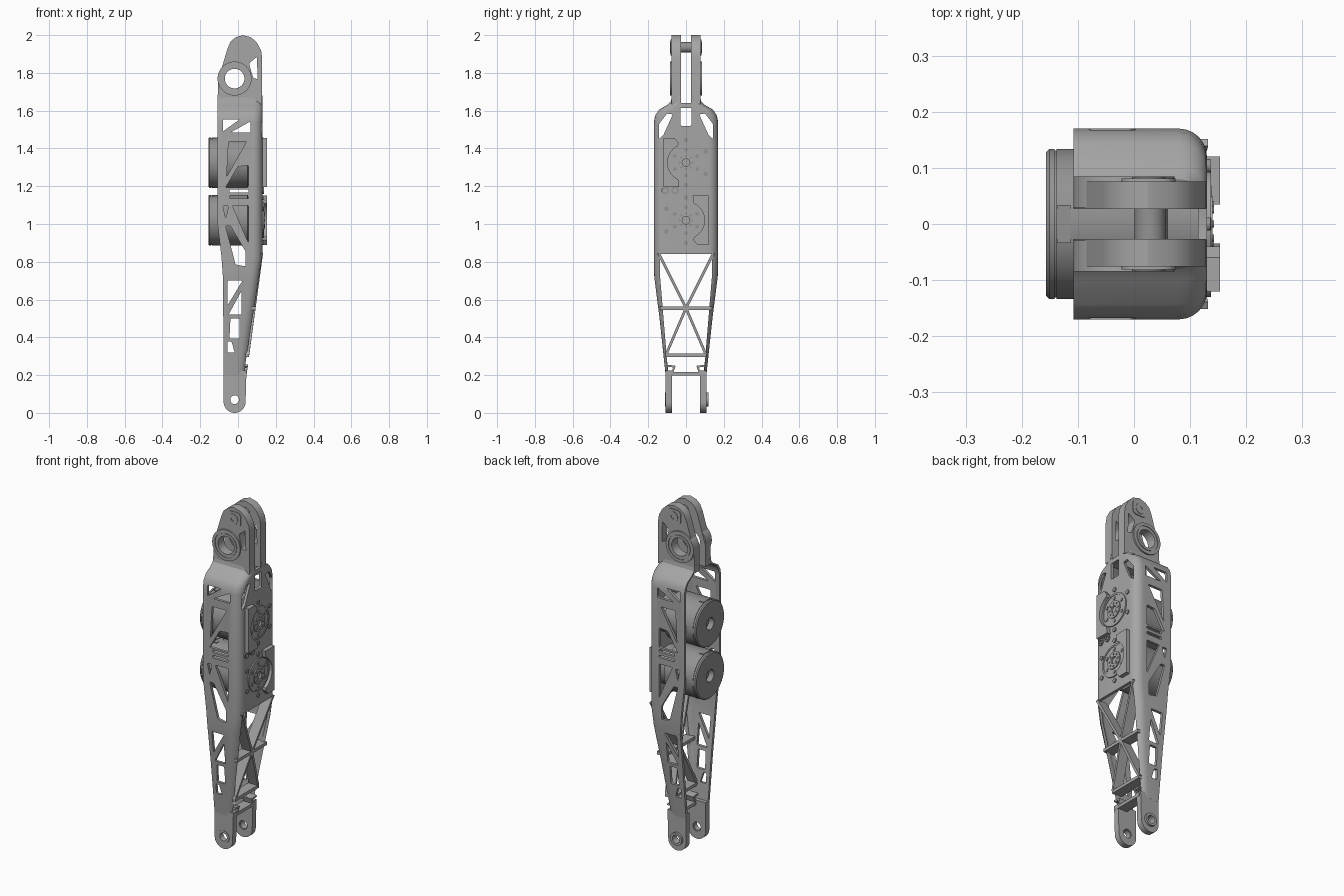
import bpy, bmesh, math
from mathutils import Vector, Matrix

default = bpy.data.objects.get("Cube")
if default:
    bpy.data.objects.remove(default, do_unlink=True)

parts = []


def material(name, value):
    mat = bpy.data.materials.new(name)
    colour = (value, value, value, 1)
    mat.use_nodes = True
    mat.diffuse_color = colour
    mat.node_tree.nodes["Principled BSDF"].inputs["Base Color"].default_value = colour
    return mat


alloy = material("light grey alloy", 0.38)
steel = material("mid grey motor", 0.29)


def finish(bm, name, mat=None):
    """Turn a bmesh into an object; without a material it is a cutter."""
    bmesh.ops.recalc_face_normals(bm, faces=bm.faces)
    mesh = bpy.data.meshes.new(name)
    bm.to_mesh(mesh)
    bm.free()
    obj = bpy.data.objects.new(name, mesh)
    bpy.context.scene.collection.objects.link(obj)
    if mat:
        mesh.materials.append(mat)
        parts.append(obj)
    else:
        obj.hide_render = True
    return obj


def cut(obj, cutter, mat):
    """Subtract a cutter, keep the result and discard the cutter."""
    mod = obj.modifiers.new("cut", 'BOOLEAN')
    mod.operation, mod.solver, mod.object = 'DIFFERENCE', 'EXACT', cutter
    deps = bpy.context.evaluated_depsgraph_get()
    deps.update()
    mesh = bpy.data.meshes.new_from_object(obj.evaluated_get(deps))
    obj.modifiers.clear()
    obj.data = mesh
    mesh.materials.clear()
    mesh.materials.append(mat)
    for poly in mesh.polygons:
        poly.material_index = 0
    bpy.data.objects.remove(cutter, do_unlink=True)


def add_prism(bm, outline, axis, start, end, rounding=0):
    """Extrude an outline along x (given as y, z) or along y (given as x, z)."""
    def place(p, t):
        return (t, p[0], p[1]) if axis == 'x' else (p[0], t, p[1])
    low = [bm.verts.new(place(p, start)) for p in outline]
    high = [bm.verts.new(place(p, end)) for p in outline]
    bm.faces.new(low)
    bm.faces.new(high[::-1])
    n = len(outline)
    for i in range(n):
        j = (i + 1) % n
        bm.faces.new((low[i], low[j], high[j], high[i]))
    if rounding:
        edges = [bm.edges.get(pair) for pair in zip(low, high)]
        bmesh.ops.bevel(bm, geom=edges, offset=rounding, offset_type='OFFSET', segments=3,
                        profile=0.5, affect='EDGES', clamp_overlap=True)


def add_lathe(bm, profile, axis, centre, steps=48):
    """Revolve (radius, height) points around an axis along x or y."""
    turn = Matrix.Rotation(math.pi / 2, 4, 'Y') if axis == 'x' else Matrix.Rotation(-math.pi / 2, 4, 'X')
    rings = []
    for i in range(steps):
        a = math.tau * i / steps
        rings.append([bm.verts.new(turn @ Vector((r * math.cos(a), r * math.sin(a), h)) + Vector(centre))
                      for r, h in profile])
    n = len(profile)
    spans = n if profile[0][0] > 0 else n - 1
    for i in range(steps):
        here, there = rings[i], rings[(i + 1) % steps]
        for k in range(spans):
            m = (k + 1) % n
            bm.faces.new((here[k], here[m], there[m], there[k]))
    bmesh.ops.remove_doubles(bm, verts=[v for ring in rings for v in ring], dist=1e-5)


def add_disc(bm, radius, start, end, axis, centre, steps=16):
    add_lathe(bm, [(0, start), (radius, start), (radius, end), (0, end)], axis, centre, steps)


def arc(u, v, radius, first, last, steps):
    angles = [math.radians(first + (last - first) * i / steps) for i in range(steps + 1)]
    return [(u + radius * math.cos(a), v + radius * math.sin(a)) for a in angles]


def mirror(outline):
    return [(-u, v) for u, v in outline]


# Channel housing: U-shaped sections open towards -x
def section(left, right, half, radius=0.05, wall=0.016):
    def side(r, inset):
        return [(left, half - inset)] + arc(right - radius, half - radius, r, 90, 0, 6)
    outer, inner = side(radius, 0), side(radius - wall, wall)
    def full(s):
        return s + [(x, -y) for x, y in reversed(s)]
    return full(outer) + full(inner)[::-1]


stations = [(0.2, -0.076, 0.045, 0.108), (0.5, -0.078, 0.086, 0.14), (0.72, -0.08, 0.116, 0.168),
            (0.83, -0.088, 0.13, 0.17), (1, -0.108, 0.13, 0.17), (1.54, -0.108, 0.13, 0.17),
            (1.575, -0.108, 0.13, 0.163), (1.605, -0.108, 0.13, 0.143), (1.63, -0.108, 0.13, 0.1),
            (1.65, -0.108, 0.13, 0.08), (1.68, -0.108, 0.13, 0.074)]
bm = bmesh.new()
rows = [[bm.verts.new((x, y, z)) for x, y in section(left, right, half)]
        for z, left, right, half in stations]
count = len(rows[0])
for a, b in zip(rows, rows[1:]):
    for i in range(count):
        j = (i + 1) % count
        bm.faces.new((a[i], a[j], b[j], b[i]))
bm.faces.new(rows[0][::-1])
bm.faces.new(rows[-1])
housing = finish(bm, "channel_housing", alloy)

# Lightening windows through both side walls
side_windows = [
    [(-.08, 1.553), (.008, 1.553), (-.08, 1.49)], [(.066, 1.543), (.066, 1.484), (-.04, 1.484)],
    [(-.05, 1.436), (.045, 1.436), (-.06, 1.25)], [(0, 1.304), (.055, 1.31), (.055, 1.193), (-.066, 1.193)],
    [(-.045, 1.183), (.055, 1.183), (.055, 1.167), (-.045, 1.167)],
    [(-.045, 1.151), (.055, 1.151), (.055, 1.135), (-.045, 1.135)],
    [(-.03, 1.098), (.055, 1.098), (.055, .9)], [(-.08, 1.095), (-.05, 1.095), (-.065, 1.03)],
    [(-.066, .99), (-.04, .99), (.04, .854), (.04, .775), (-.013, .786)],
    [(-.055, .7), (.024, .7), (-.055, .57)], [(.018, .645), (.018, .52), (-.05, .52)],
    [(-.04, .5), (.008, .5), (.008, .394), (-.045, .394)],
    [(-.055, .378), (-.034, .378), (-.018, .32), (-.055, .32)]]
bm = bmesh.new()
for window in side_windows:
    add_prism(bm, window, 'y', -0.3, 0.3, 0.006)
cut(housing, finish(bm, "side_window_cutter"), alloy)

# Openings in the web: truss bay, shoulder windows and centre slots
bay = [(0.137, 0.84), (0.137, 0.72), (0.09, 0.15)]
shoulder = [(0.07, 1.58), (0.1, 1.585), (0.143, 1.53), (0.143, 1.45), (0.12, 1.47)]
slots = [[(-0.03, 1.52), (0.03, 1.52), (0.03, 1.615), (-0.03, 1.615)],
         [(-0.036, 1.64), (0.036, 1.64), (0.024, 1.7), (-0.024, 1.7)]]
bm = bmesh.new()
add_prism(bm, bay + mirror(bay)[::-1], 'x', -0.06, 0.3)
for window in [shoulder, mirror(shoulder)] + slots:
    add_prism(bm, window, 'x', 0.05, 0.3, 0.006)
cut(housing, finish(bm, "web_window_cutter"), alloy)

# Truss of deep blades across the lower bay
def add_blade(bm, start, end, width=0.014, depth=0.06):
    a, b = Vector(start), Vector(end)
    along = (b - a).normalized()
    across = Vector((-along.y, along.x)) * width / 2
    ring = []
    for p in (a, b):
        face_x = 0.045 + (p.y - 0.2) * 0.135
        for x, s in ((face_x, 1), (face_x, -1), (face_x - depth, -1), (face_x - depth, 1)):
            q = p + across * s
            ring.append(bm.verts.new((x, q.x, q.y)))
    low, high = ring[:4], ring[4:]
    bm.faces.new(low)
    bm.faces.new(high[::-1])
    for i in range(4):
        j = (i + 1) % 4
        bm.faces.new((low[i], low[j], high[j], high[i]))


bm = bmesh.new()
for s in (-1, 1):
    add_blade(bm, (s * 0.145, 0.845), (0, 0.555))
    add_blade(bm, (s * 0.105, 0.31), (0, 0.555))
    add_blade(bm, (s * 0.1, 0.25), (s * 0.06, 0.245), 0.01)
    add_blade(bm, (s * 0.06, 0.25), (s * 0.075, 0.205), 0.01)
for z, half in ((0.555, 0.138), (0.305, 0.108), (0.207, 0.096)):
    add_blade(bm, (-half, z), (half, z), 0.018)
finish(bm, "truss_blades", alloy)

# Lower clevis arms with rounded ends and bearing bosses
foot = arc(-0.018, 0.058, 0.058, 180, 360, 20) + [(0.045, 0.225), (-0.076, 0.225)]
bm = bmesh.new()
for s in (-1, 1):
    add_prism(bm, foot, 'y', s * 0.074, s * 0.1075)
arms = finish(bm, "lower_clevis_arms", alloy)
bm = bmesh.new()
add_disc(bm, 0.026, -0.3, 0.3, 'y', (-0.018, 0, 0.07), 32)
cut(arms, finish(bm, "lower_hole_cutter"), alloy)
bm = bmesh.new()
for start, end in ((0.08, 0.12), (-0.08, -0.11)):
    add_lathe(bm, [(0.023, start), (0.023, end), (0.037, end), (0.037, start)], 'y', (-0.018, 0, 0.07), 32)
finish(bm, "lower_bearing_bosses", alloy)

# Upper lugs
lug = [(-0.108, 1.635), (0.128, 1.635), (0.128, 1.88), (0.122, 1.92), (0.1, 1.96), (0.07, 1.988),
       (0.025, 2), (-0.015, 1.987), (-0.04, 1.965), (-0.055, 1.93), (-0.085, 1.83), (-0.106, 1.76)]
bm = bmesh.new()
for s in (-1, 1):
    add_prism(bm, lug, 'y', s * 0.027, s * 0.076)
lugs = finish(bm, "upper_lugs", alloy)
bm = bmesh.new()
add_disc(bm, 0.058, -0.3, 0.3, 'y', (-0.018, 0, 1.77), 48)
add_prism(bm, [(0.058, 1.85), (0.1, 1.885), (0.104, 1.765), (0.08, 1.775)], 'y', -0.3, 0.3, 0.006)
cut(lugs, finish(bm, "lug_cutter"), alloy)

# Upper bearing rings, pin pads and cross pin
rings, pads = bmesh.new(), bmesh.new()
pad = [(-0.022, 1.893), (0.074, 1.893), (0.074, 1.978), (-0.022, 1.978)]
for s in (-1, 1):
    ring = [(.052, .029), (.052, .085), (.067, .085), (.067, .081), (.073, .081), (.073, .085),
            (.09, .085), (.09, .029)]
    add_lathe(rings, [(r, s * h) for r, h in ring], 'y', (-0.018, 0, 1.77))
    add_prism(pads, pad, 'y', s * 0.07, s * 0.081, 0.025)
    add_lathe(pads, [(.012, s * .078), (.012, s * .084), (.03, s * .084), (.03, s * .078)],
              'y', (0.026, 0, 1.935), 32)
finish(rings, "upper_bearing_rings", alloy)
finish(pads, "upper_pin_pads", alloy)
bm = bmesh.new()
add_disc(bm, 0.028, -0.04, 0.04, 'y', (0.029, 0, 1.935), 32)
finish(bm, "upper_cross_pin", steel)

# Two motors with output hubs, bolts and cover brackets
body = [(0, -.125), (.035, -.125), (.035, -.157), (.128, -.157), (.134, -.151), (.134, -.142), (.131, -.142),
        (.131, -.138), (.134, -.138), (.134, .05), (.11, .06), (.11, .12), (0, .12)]
hub = [(0, .1), (.095, .1), (.095, .137), (.085, .137), (.085, .134), (.05, .134), (.05, .14),
       (.02, .14), (.02, .126), (0, .126)]
for label, z, s in (("upper", 1.325, -1), ("lower", 1.02, 1)):
    bm = bmesh.new()
    add_lathe(bm, body, 'x', (0, 0, z), 64)
    finish(bm, label + "_motor", steel)
    bm = bmesh.new()
    add_lathe(bm, hub, 'x', (0, 0, z))
    finish(bm, label + "_output_hub", alloy)
    bm = bmesh.new()
    for number, spread, radius, top in ((6, 0.12, 0.012, 0.136), (6, 0.068, 0.01, 0.138), (8, 0.035, 0.006, 0.143)):
        for i in range(number):
            a = math.tau * i / number + math.pi / 2
            add_disc(bm, radius, 0.12, top, 'x', (0, spread * math.cos(a), z + spread * math.sin(a)))
    finish(bm, label + "_hub_bolts", steel)
    # Bracket wraps one side of the hub
    cover = [(0.035, 0.13), (0.12, 0.13), (0.12, -0.13), (0.06, -0.13), (0.04, -0.105)]
    outline = cover + arc(0, 0, 0.098, -65, 65, 14)
    bm = bmesh.new()
    add_prism(bm, [(s * u, z + s * v) for u, v in outline], 'x', 0.12, 0.153)
    finish(bm, label + "_cover_bracket", alloy)
    # Connector plate on the rim
    bm = bmesh.new()
    add_prism(bm, [(-0.034, z + 0.12), (0.034, z + 0.12), (0.034, z + 0.134), (-0.034, z + 0.134)],
              'x', -0.136, -0.113)
    finish(bm, label + "_rim_connector", steel)

# Cable grommets between the motors
bm = bmesh.new()
for y in (-0.11, -0.058):
    add_lathe(bm, [(.011, .12), (.011, .137), (.02, .137), (.02, .12)], 'x', (0, y, 1.178), 24)
finish(bm, "cable_grommets", steel)

for obj in bpy.context.selected_objects:
    obj.select_set(False)
for obj in parts:
    obj.select_set(True)
bpy.context.view_layer.objects.active = parts[0]
bpy.ops.object.shade_smooth_by_angle(angle=math.radians(32))
